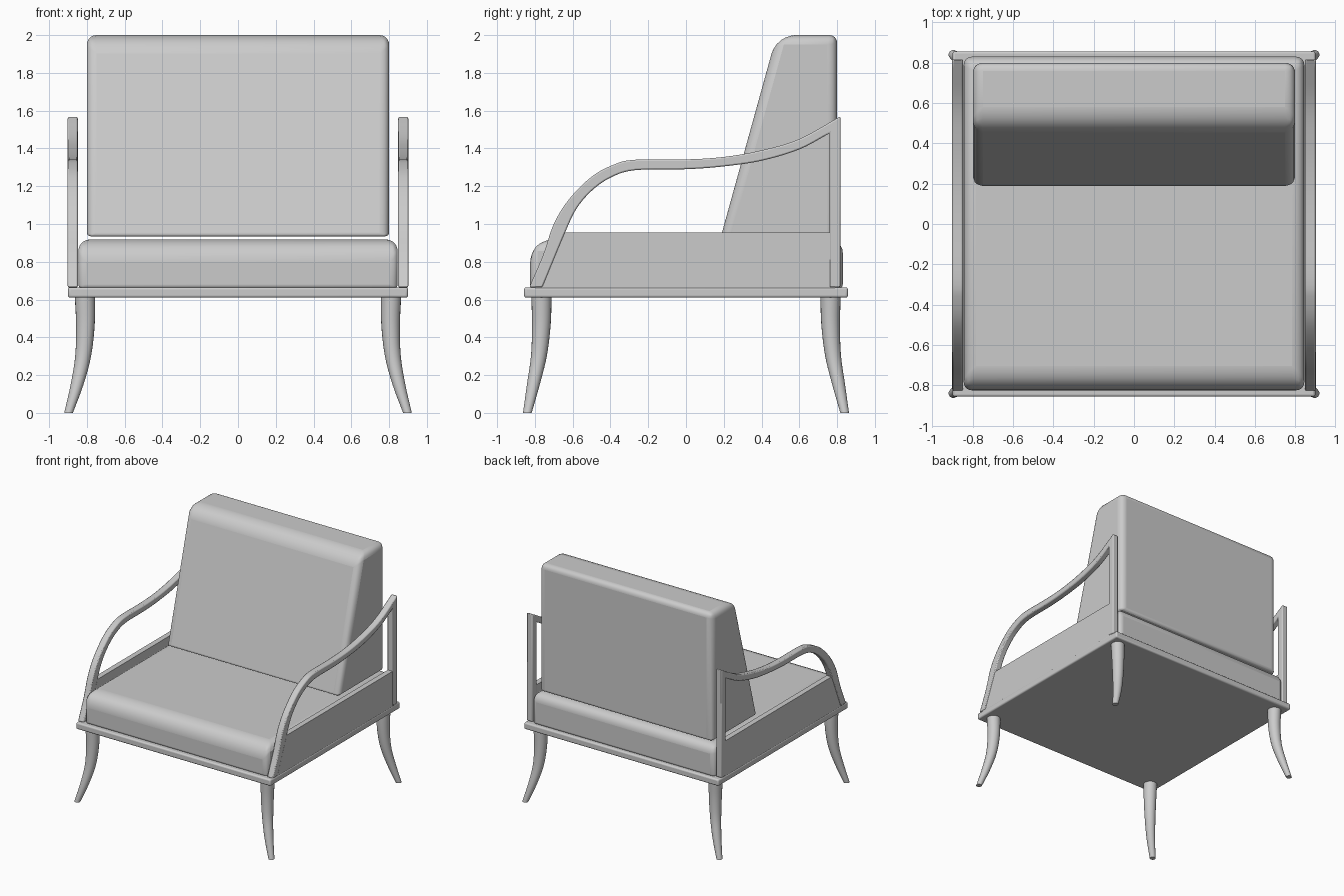
import bpy, bmesh, math
from mathutils import Vector

if "Cube" in bpy.data.objects:
    bpy.data.objects.remove(bpy.data.objects["Cube"])


def finish(name, bm, mirror=(False, False), bevel=0, segments=3, weighted=False):
    bmesh.ops.recalc_face_normals(bm, faces=bm.faces)
    mesh = bpy.data.meshes.new(name)
    bm.to_mesh(mesh)
    bm.free()
    obj = bpy.data.objects.new(name, mesh)
    bpy.context.collection.objects.link(obj)
    if bevel:
        mod = obj.modifiers.new("bevel", "BEVEL")
        mod.width = bevel
        mod.segments = segments
        mod.limit_method = "WEIGHT" if weighted else "ANGLE"
        mod.angle_limit = math.radians(40)
    if any(mirror):
        mod = obj.modifiers.new("mirror", "MIRROR")
        mod.use_axis = (mirror[0], mirror[1], False)
    bpy.ops.object.select_all(action="DESELECT")
    obj.select_set(True)
    bpy.context.view_layer.objects.active = obj
    bpy.ops.object.shade_smooth_by_angle(angle=math.radians(35))
    return obj


def spline(points, steps=5):
    """Smooth curve passing through all the points."""
    p = [Vector(q) for q in points]
    p = [2 * p[0] - p[1]] + p + [2 * p[-1] - p[-2]]
    out = []
    for a, b, c, d in zip(p, p[1:], p[2:], p[3:]):
        for i in range(steps):
            t = i / steps
            out.append(0.5 * (2 * b + (c - a) * t + (2 * a - 5 * b + 4 * c - d) * t ** 2
                              + (3 * b - a - 3 * c + d) * t ** 3))
    return out + [p[-2]]


def extrude_profile(outline, x0, x1):
    """Side outline (y, z) extruded from x0 to x1."""
    bm = bmesh.new()
    face = bm.faces.new([bm.verts.new((x0, y, z)) for y, z in outline])
    new = bmesh.ops.extrude_face_region(bm, geom=[face])["geom"]
    bmesh.ops.translate(bm, vec=(x1 - x0, 0, 0),
                        verts=[v for v in new if isinstance(v, bmesh.types.BMVert)])
    return bm


def cushion(name, outline, half_width, radius):
    """Extruded outline, each edge rounded by its own radius."""
    bm = extrude_profile(outline, -half_width, half_width)
    layer = bm.edges.layers.float.new("bevel_weight_edge")
    for e in bm.edges:
        a, b = e.verts
        e[layer] = radius((a.co + b.co) / 2, b.co - a.co) / 0.2
    return finish(name, bm, bevel=0.2, segments=6, weighted=True)


# Base platform
finish("base", extrude_profile([(-.857, .61), (.857, .61), (.857, .665), (-.857, .665)], -.9, .9),
       bevel=.012)


# Seat cushion
def seat_radius(mid, d):
    if mid.z < .7:
        return .02
    if abs(d.z) > .1:
        return .04
    if abs(d.x) > .1:
        return .12 if mid.y < 0 else .07
    return .06


cushion("seat_cushion", [(-.825, .66), (.83, .66), (.83, .918), (-.825, .918)], .845, seat_radius)


# Wedge-shaped back cushion
def back_radius(mid, d):
    if mid.z < 1:
        return .02
    if abs(d.x) > .1 and mid.z > 1.9:
        return .1 if mid.y < .6 else .04
    return .05


cushion("back_cushion", [(.185, .935), (.8, .935), (.8, 2), (.48, 2)], .8, back_radius)

# Arm frames: swept arm joined to an upright back post
outer = spline([(-.83, .665), (-.755, .84), (-.7, 1.0), (-.62, 1.13), (-.5, 1.25), (-.38, 1.315),
                (-.27, 1.34), (0, 1.342), (.2, 1.355), (.4, 1.39), (.6, 1.45), (.817, 1.57)])
inner = spline([(.76, 1.48), (.6, 1.395), (.4, 1.335), (.2, 1.305), (0, 1.29), (-.27, 1.285),
                (-.4, 1.245), (-.5, 1.175), (-.58, 1.08), (-.64, .955), (-.76, .665)])
outline = outer + [Vector((.817, .665)), Vector((.76, .665))] + inner
finish("arm_frames", extrude_profile(outline, .848, .902), (True, False), bevel=.008, segments=2)

# Side panels under the arms
finish("side_panels", extrude_profile([(-.8, .66), (-.69, .955), (.79, .955), (.79, .66)], .852, .897),
       (True, False))

# Splayed tapering legs: x, y, z and radius along the leg
path = [(.81, .765, .615), (.808, .766, .46), (.82, .779, .3), (.852, .808, .15), (.897, .84, 0)]
radii = [(.054, 0), (.049, 0), (.042, 0), (.034, 0), (.023, 0)]
bm = bmesh.new()
rings = []
for c, (r, _) in zip(spline(path), spline(radii)):
    rings.append([bm.verts.new((c.x + r * math.cos(k * math.tau / 20),
                                c.y + r * math.sin(k * math.tau / 20), c.z)) for k in range(20)])
for low, high in zip(rings, rings[1:]):
    for k in range(20):
        bm.faces.new((low[k], low[k - 1], high[k - 1], high[k]))
bm.faces.new(rings[0])
bm.faces.new(rings[-1])
finish("legs", bm, (True, True))
